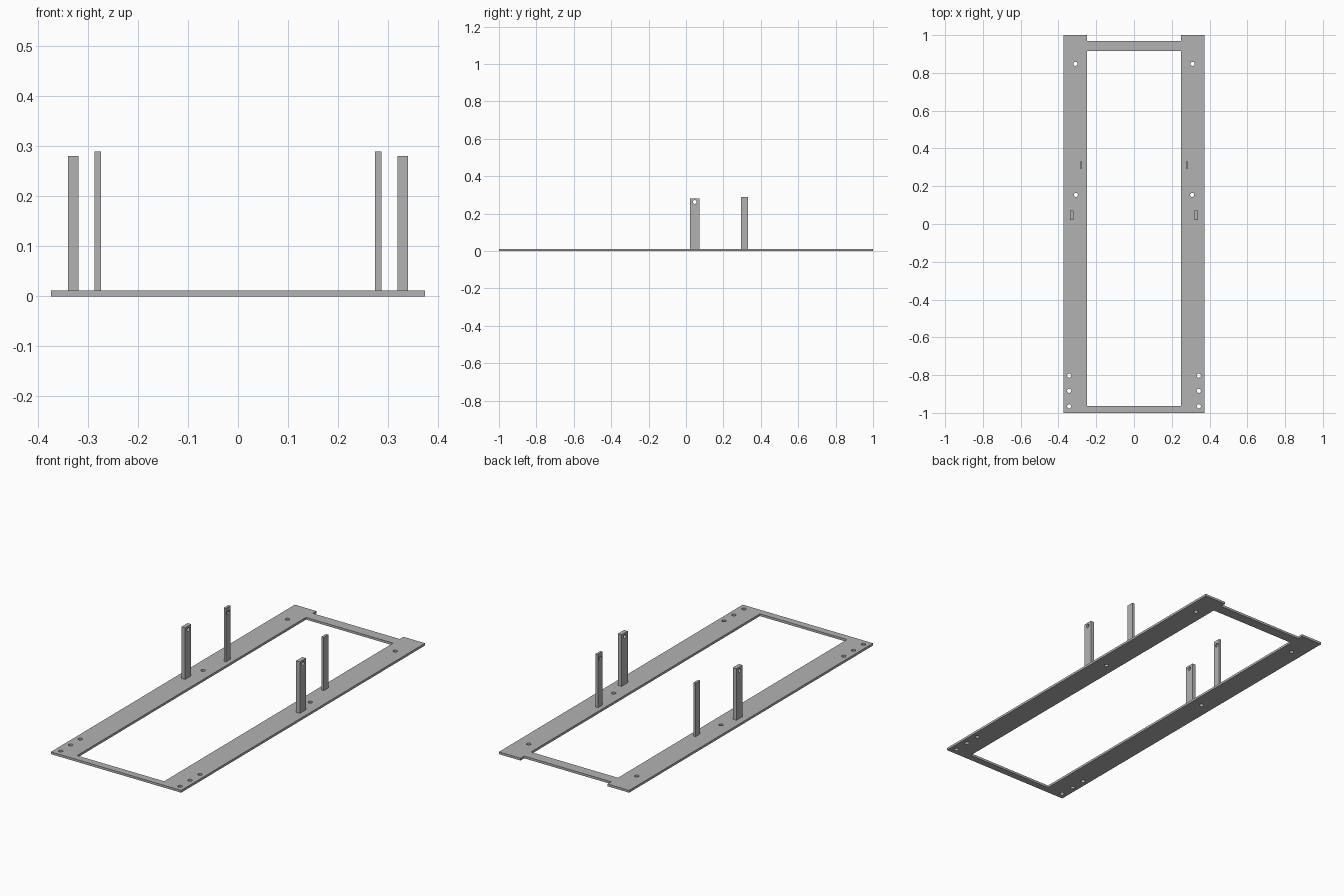
import bpy
from math import pi

if "Cube" in bpy.data.objects:
    bpy.data.objects.remove(bpy.data.objects["Cube"], do_unlink=True)

GREY = (0.45, 0.45, 0.45, 1.0)
grey = bpy.data.materials.new("plain grey")
grey.use_nodes = True
grey.diffuse_color = GREY
grey.node_tree.nodes["Principled BSDF"].inputs["Base Color"].default_value = GREY

THICK = 0.012


def box(name, x, y, z):
    """Box spanning the given (low, high) ranges."""
    spans = (x, y, z)
    bpy.ops.mesh.primitive_cube_add(size=1, location=[(a + b) / 2 for a, b in spans])
    ob = bpy.context.object
    ob.name = name
    ob.scale = [abs(b - a) for a, b in spans]
    bpy.ops.object.transform_apply(location=False, rotation=False, scale=True)
    ob.data.materials.append(grey)
    return ob


def drill(centre, radius, depth, sideways=False):
    """Round cutter, along z or along x."""
    bpy.ops.mesh.primitive_cylinder_add(
        vertices=24, radius=radius, depth=depth, location=centre,
        rotation=(0, pi / 2 if sideways else 0, 0))
    ob = bpy.context.object
    ob.data.materials.append(grey)
    ob.hide_render = True
    return ob


def cut(target, cutters):
    """Subtract the cutters and remove them."""
    bpy.context.view_layer.objects.active = target
    for c in cutters:
        mod = target.modifiers.new("cut", "BOOLEAN")
        mod.operation = "DIFFERENCE"
        mod.solver = "EXACT"
        mod.object = c
        bpy.ops.object.modifier_apply(modifier=mod.name)
        bpy.data.objects.remove(c, do_unlink=True)


# Flat base frame with a long opening and a notch in the back edge
frame = box("base_frame", (-0.374, 0.374), (-1, 1), (0, THICK))
cutters = [
    box("opening_cutter", (-0.25, 0.25), (-0.963, 0.915), (-0.1, 0.1)),
    box("notch_cutter", (-0.25, 0.25), (0.97, 1.1), (-0.1, 0.1)),
]
# Mounting holes on both rails
for side in (-1, 1):
    for x, y in ((0.31, 0.848), (0.308, 0.154),
                 (0.343, -0.803), (0.343, -0.883), (0.343, -0.965)):
        cutters.append(drill((side * x, y, 0), 0.011, 0.1))
cut(frame, cutters)

for side, label in ((1, "left"), (-1, "right")):
    # Wide outer post, drilled right through
    post = box("outer_post_" + label, (side * 0.319, side * 0.34),
               (0.022, 0.072), (THICK, 0.28))
    cut(post, [drill((side * 0.33, 0.047, 0.262), 0.01, 0.1, True)])

    # Slim inner post, with a blind hole on its inward face
    post = box("inner_post_" + label, (side * 0.274, side * 0.287),
               (0.293, 0.331), (THICK, 0.289))
    cut(post, [drill((side * 0.271, 0.312, 0.262), 0.01, 0.02, True)])
